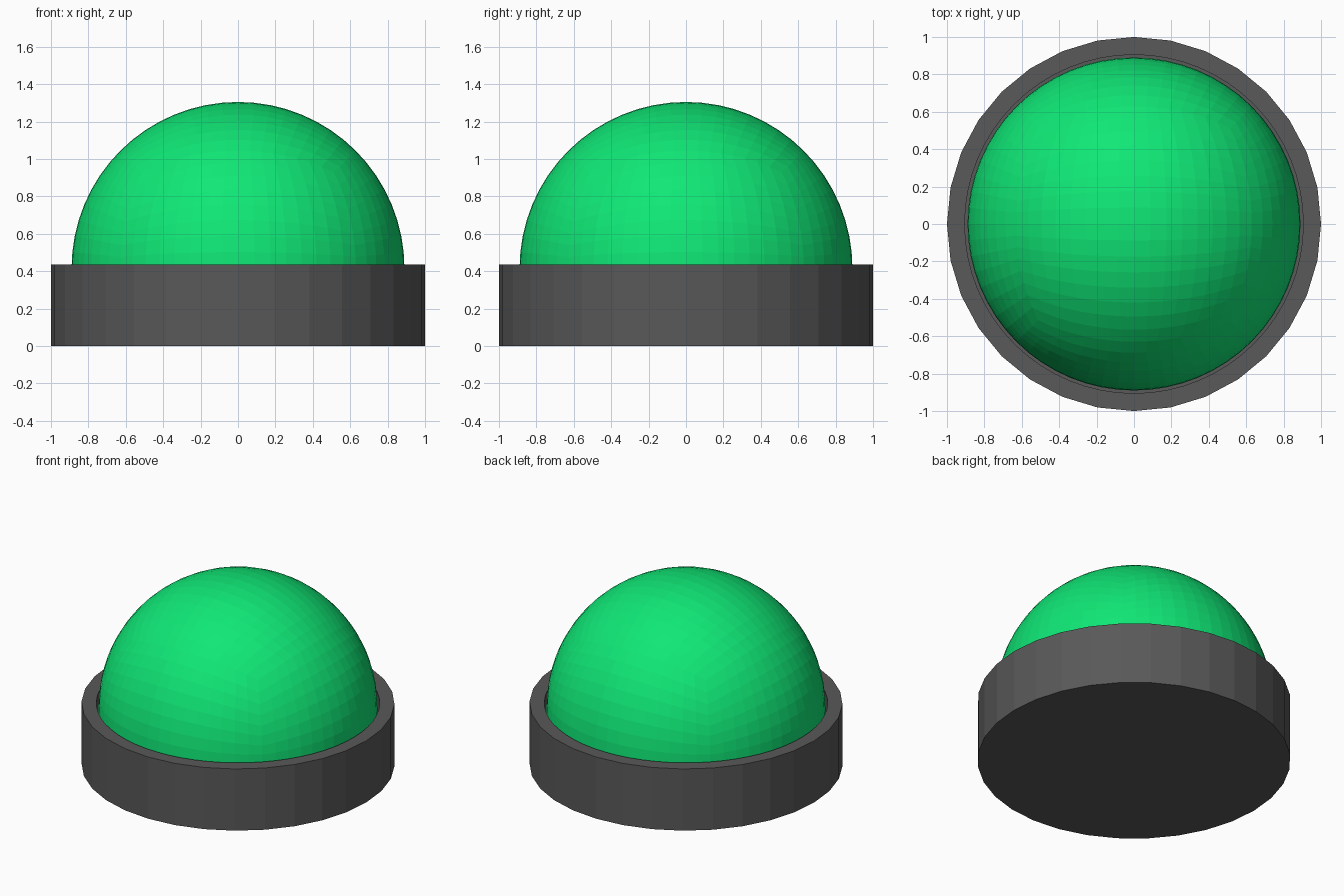
import bpy, bmesh, math
from mathutils import Vector

if "Cube" in bpy.data.objects:
    bpy.data.objects.remove(bpy.data.objects["Cube"])

RIM_Z, FLOOR_Z = 0.435, 0.12      # top of the base, floor of its socket
DOME_R, DOME_Z = 0.89, 0.415      # dome radius and centre height


def material(name, color):
    mat = bpy.data.materials.new(name)
    mat.diffuse_color = color
    mat.use_nodes = True
    mat.node_tree.nodes["Principled BSDF"].inputs["Base Color"].default_value = mat.diffuse_color
    return mat


def make_object(name, bm, mat=None):
    bmesh.ops.recalc_face_normals(bm, faces=bm.faces[:])
    mesh = bpy.data.meshes.new(name)
    bm.to_mesh(mesh)
    bm.free()
    obj = bpy.data.objects.new(name, mesh)
    bpy.context.collection.objects.link(obj)
    if mat:
        mesh.materials.append(mat)
    return obj


def cylinder(name, radius, z0, z1, sides, mat=None):
    bm = bmesh.new()
    bmesh.ops.create_cone(bm, cap_ends=True, segments=sides, radius1=radius,
                          radius2=radius, depth=z1 - z0)
    bmesh.ops.translate(bm, verts=bm.verts[:], vec=(0, 0, (z0 + z1) / 2))
    return make_object(name, bm, mat)


dark = material("dark_grey", (0.1, 0.1, 0.1, 1))
green = material("green", (0.005, 0.8, 0.18, 1))

# Base: 32-sided drum with a round socket
base = cylinder("base", 1.0, 0.0, RIM_Z, 32, dark)
cutter = cylinder("socket_cutter", 0.905, FLOOR_Z, RIM_Z + 0.3, 64, dark)
cutter.hide_render = True
cutter.hide_viewport = True
cut = base.modifiers.new("socket", 'BOOLEAN')
cut.operation = 'DIFFERENCE'
cut.solver = 'EXACT'
cut.object = cutter

# Dome: upper half of a subdivided cube pushed out to a sphere
bm = bmesh.new()
bmesh.ops.create_cube(bm, size=2)
bmesh.ops.subdivide_edges(bm, edges=bm.edges[:], cuts=15, use_grid_fill=True)
for v in bm.verts:
    v.co = Vector([math.tan(c * math.pi / 4) for c in v.co]).normalized() * DOME_R
    v.co.z += DOME_Z
bmesh.ops.bisect_plane(bm, geom=bm.verts[:] + bm.edges[:] + bm.faces[:], dist=1e-5,
                       plane_co=(0, 0, DOME_Z), plane_no=(0, 0, 1), clear_inner=True)

# Straight skirt that seats the dome on the socket floor
rim = [e for e in bm.edges if e.is_boundary]
skirt = bmesh.ops.extrude_edge_only(bm, edges=rim)["geom"]
for v in skirt:
    if isinstance(v, bmesh.types.BMVert):
        v.co.z = FLOOR_Z
make_object("dome", bm, green)
